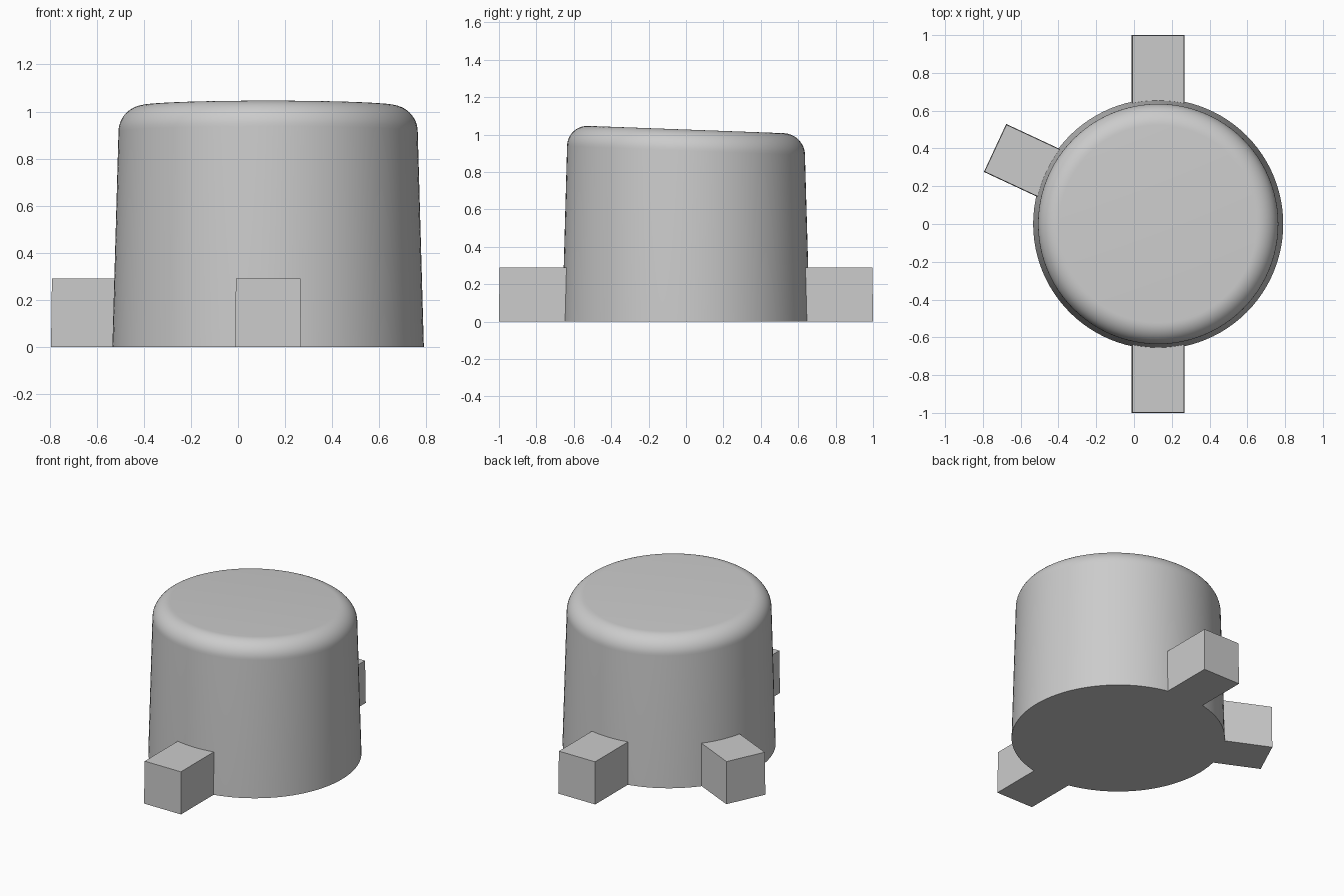
import bpy, bmesh
from math import sin, cos, pi, radians, sqrt

cube = bpy.data.objects.get("Cube")
if cube:
    bpy.data.objects.remove(cube, do_unlink=True)

CENTRE_X = 0.128
BASE_R, SHOULDER_R, SHOULDER_Z = 0.662, 0.636, 0.914
FILLET = 0.113
TOP_SLOPE = -0.037
SEGMENTS = 96

grey = bpy.data.materials.new("plain grey")
grey.use_nodes = True
grey.diffuse_color = (0.6, 0.6, 0.6, 1)
grey.node_tree.nodes["Principled BSDF"].inputs["Base Color"].default_value = (0.6, 0.6, 0.6, 1)


def finish(name, bm, smooth=False):
    bmesh.ops.recalc_face_normals(bm, faces=bm.faces)
    mesh = bpy.data.meshes.new(name)
    bm.to_mesh(mesh)
    bm.free()
    mesh.materials.append(grey)
    obj = bpy.data.objects.new(name, mesh)
    obj.location.x = CENTRE_X
    bpy.context.collection.objects.link(obj)
    if smooth:
        bpy.ops.object.select_all(action='DESELECT')
        obj.select_set(True)
        bpy.context.view_layer.objects.active = obj
        bpy.ops.object.shade_smooth_by_angle(angle=radians(30))
    return obj


def loft(bm, rings):
    """Close a stack of equal-length vertex rings into a solid."""
    for low, high in zip(rings, rings[1:]):
        for i in range(len(low)):
            j = (i + 1) % len(low)
            bm.faces.new((low[i], low[j], high[j], high[i]))
    bm.faces.new(rings[0][::-1])
    bm.faces.new(rings[-1])


def wall_radius(z):
    return BASE_R + (SHOULDER_R - BASE_R) * z / SHOULDER_Z


def cap_body():
    # Tapered wall, rounded shoulder and a flat top that slopes to the back
    profile = [(BASE_R, 0)]
    for k in range(13):
        a = k / 12 * pi / 2
        profile.append((SHOULDER_R - FILLET * (1 - cos(a)), SHOULDER_Z + FILLET * sin(a)))
    bm = bmesh.new()
    rings = []
    for r, z in profile:
        ring = []
        for i in range(SEGMENTS):
            a = 2 * pi * i / SEGMENTS
            x, y = r * cos(a), r * sin(a)
            ring.append(bm.verts.new((x, y, z + (TOP_SLOPE * y if z else 0))))
        rings.append(ring)
    loft(bm, rings)
    finish("cap_body", bm, smooth=True)


def tab(name, angle, reach):
    # Block whose inner end follows the curved wall
    bm = bmesh.new()
    rings = []
    for z, draft in ((0, 0), (0.29, 0.003)):
        half, end = 0.14 - draft, reach - draft
        r = wall_radius(z) - 0.004
        outline = [(end, -half), (end, half)]
        for k in range(9):
            t = half * (1 - k / 4)
            outline.append((sqrt(r * r - t * t), t))
        rings.append([bm.verts.new((u, v, z)) for u, v in outline])
    loft(bm, rings)
    finish(name, bm).rotation_euler.z = radians(angle)


cap_body()
tab("front_tab", -90, 1.0)
tab("back_tab", 90, 1.0)
tab("side_tab", 155, 0.953)
